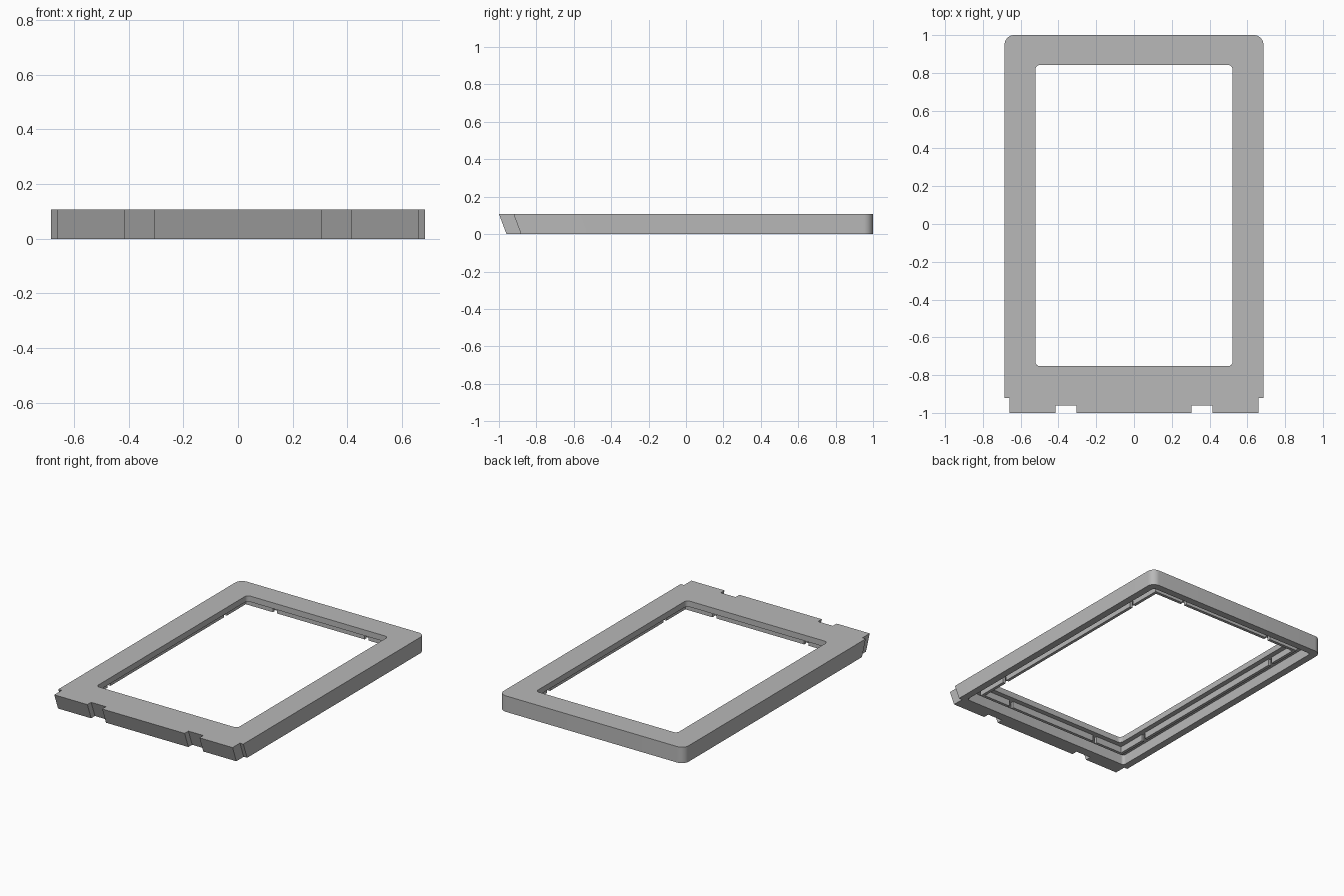
import bpy, bmesh, math

if "Cube" in bpy.data.objects:
    bpy.data.objects.remove(bpy.data.objects["Cube"])

HEIGHT = 0.107
FLOOR = 0.068          # underside of the face plate
SLANT = 0.04           # how far the front edge leans back at the bottom

grey = bpy.data.materials.new("plain_grey")
grey.use_nodes = True
grey.diffuse_color = (0.48, 0.48, 0.48, 1)
grey.node_tree.nodes["Principled BSDF"].inputs["Base Color"].default_value = (0.48, 0.48, 0.48, 1)


def rounded_corner(cx, cy, r, start, steps=8):
    """Quarter arc, counter-clockwise from the start angle in degrees."""
    angles = [math.radians(start + 90 * i / steps) for i in range(steps + 1)]
    return [(cx + r * math.cos(a), cy + r * math.sin(a)) for a in angles]


def rounded_rect(hw, y0, y1, r):
    return (rounded_corner(hw - r, y1 - r, r, 0) + rounded_corner(r - hw, y1 - r, r, 90)
            + rounded_corner(r - hw, y0 + r, r, 180) + rounded_corner(hw - r, y0 + r, r, 270))


def prism(name, outline, z0, z1, lean=0):
    """Extrude an outline; points near the front lean back at the bottom."""
    bm = bmesh.new()
    low = [bm.verts.new((x, y + (lean if y < -0.9 else 0), z0)) for x, y in outline]
    high = [bm.verts.new((x, y, z1)) for x, y in outline]
    bm.faces.new(low[::-1])
    bm.faces.new(high)
    n = len(outline)
    for i in range(n):
        j = (i + 1) % n
        bm.faces.new((low[i], low[j], high[j], high[i]))
    bmesh.ops.recalc_face_normals(bm, faces=bm.faces)
    mesh = bpy.data.meshes.new(name)
    bm.to_mesh(mesh)
    bm.free()
    mesh.materials.append(grey)
    obj = bpy.data.objects.new(name, mesh)
    bpy.context.collection.objects.link(obj)
    return obj


def cut(target, cutter):
    mod = target.modifiers.new("cut", 'BOOLEAN')
    mod.operation = 'DIFFERENCE'
    mod.solver = 'EXACT'
    mod.object = cutter
    bpy.context.view_layer.objects.active = target
    bpy.ops.object.modifier_apply(modifier=mod.name)
    bpy.data.objects.remove(cutter)


def box(name, x0, x1, y0, y1, z0, z1):
    return prism(name, [(x0, y0), (x1, y0), (x1, y1), (x0, y1)], z0, z1)


# Frame body: rounded back corners, stepped and notched leaning front
front_half = [(0.305, -1), (0.305, -0.96), (0.415, -0.96), (0.415, -1),
              (0.66, -1), (0.66, -0.922), (0.685, -0.922)]
outline = (front_half + rounded_corner(0.635, 0.95, 0.05, 0)
           + rounded_corner(-0.635, 0.95, 0.05, 90)
           + [(-x, y) for x, y in reversed(front_half)])
frame = prism("frame", outline, 0, HEIGHT, SLANT)

# Hollow underside and window opening
cut(frame, prism("recess_cutter", rounded_rect(0.637, -0.86, 0.952, 0.02), -0.1, FLOOR))
cut(frame, prism("window_cutter", rounded_rect(0.522, -0.753, 0.842, 0.025), -0.1, 0.3))

bpy.ops.object.select_all(action='DESELECT')
frame.select_set(True)
bpy.context.view_layer.objects.active = frame
bpy.ops.object.shade_smooth_by_angle(angle=math.radians(30))

# Broken ribs around the window, under the face plate
RX, RB, RF, T = 0.555, 0.875, -0.786, 0.02
LOW, TOP = 0.025, FLOOR + 0.005
GAP, CORNER = 0.03, 0.2
for side, s in (("left", 1), ("right", -1)):
    xs = sorted((s * RX, s * (RX + T)))
    box(side + "_rib", *xs, RF + CORNER + GAP, RB - CORNER - GAP, LOW, TOP)
    for end, y, d in (("back", RB, 1), ("front", RF, -1)):
        # L-shaped rib wrapping each corner of the window
        corner = [(s * RX, y - d * CORNER), (s * (RX + T), y - d * CORNER),
                  (s * (RX + T), y + d * T), (s * (RX - CORNER), y + d * T),
                  (s * (RX - CORNER), y), (s * RX, y)]
        prism(f"{end}_{side}_corner_rib", corner, LOW, TOP)
for end, y in (("back", RB), ("front", RF - T)):
    half = RX - CORNER - GAP
    box(end + "_rib", -half, half, y, y + T, LOW, TOP)
